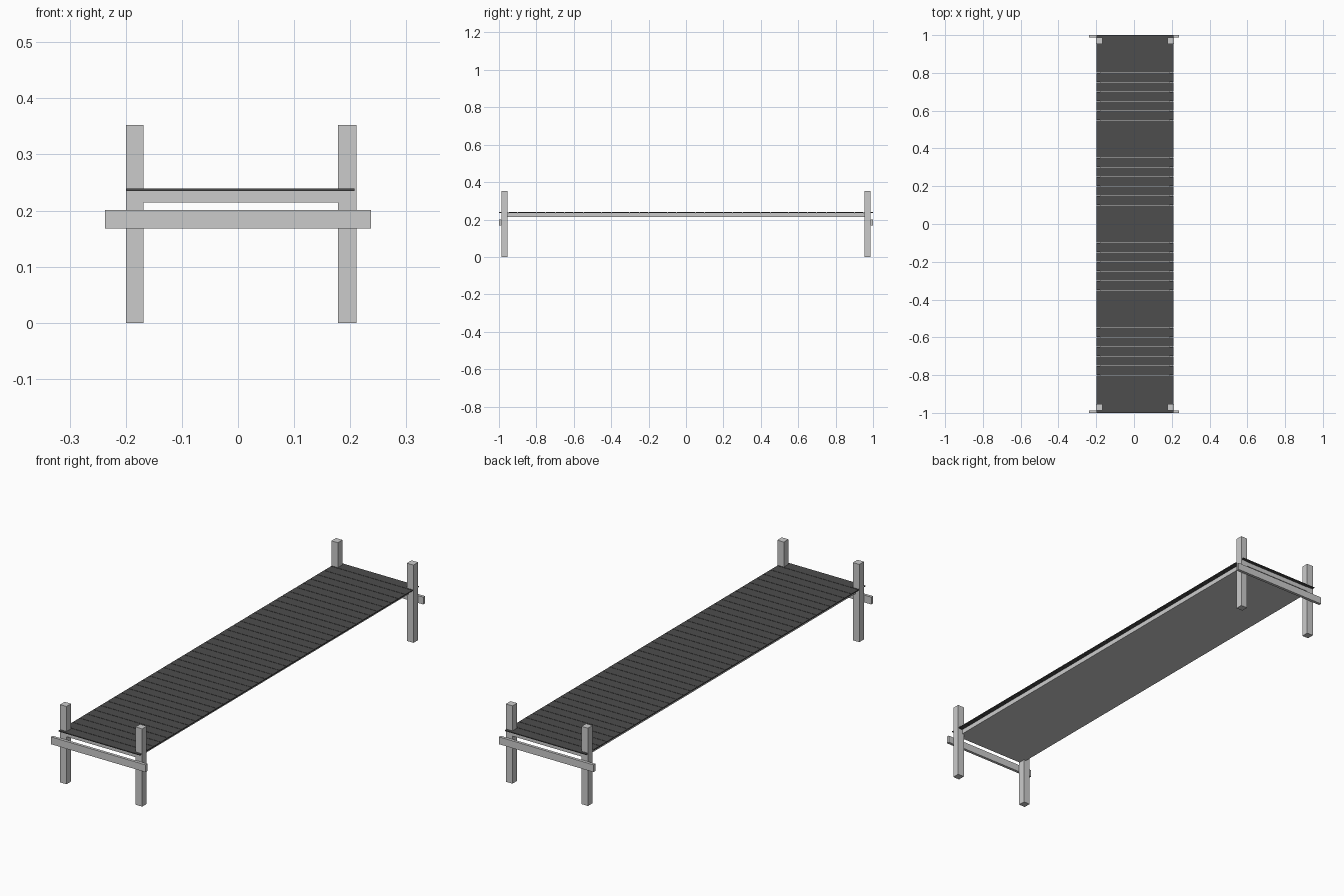
import bpy

if "Cube" in bpy.data.objects:
    bpy.data.objects.remove(bpy.data.objects["Cube"])


def grey(name, v):
    m = bpy.data.materials.new(name)
    m.diffuse_color = (v, v, v, 1)
    m.use_nodes = True
    m.node_tree.nodes["Principled BSDF"].inputs["Base Color"].default_value = m.diffuse_color
    return m


plank_wood = grey("dark_wood", 0.075)
frame_wood = grey("frame_wood", 0.56)


def box(name, x, y, z, mat=frame_wood):
    """Axis-aligned box from (min, max) pairs."""
    bpy.ops.mesh.primitive_cube_add(size=1, location=[sum(r) / 2 for r in (x, y, z)])
    ob = bpy.context.object
    ob.name = name
    ob.scale = [r[1] - r[0] for r in (x, y, z)]
    bpy.ops.object.transform_apply(location=False, rotation=False, scale=True)
    ob.data.materials.append(mat)
    return ob


# solid core under the planks
box("deck_core", (-0.18, 0.187), (-0.985, 0.985), (0.214, 0.235))

# plank row, laid crosswise with narrow gaps
pitch, gap, count = 0.05, 0.002, 40
planks = box("deck_planks", (-0.199, 0.208), (-1 + gap / 2, -1 + pitch - gap / 2),
             (0.235, 0.239), plank_wood)
row = planks.modifiers.new("row", 'ARRAY')
row.count = count
row.use_relative_offset = False
row.use_constant_offset = True
row.constant_offset_displace = (0, pitch, 0)

# posts and cross beams at both ends
for end, s in (("front", -1), ("back", 1)):
    post_y = sorted((s * 0.954, s * 0.987))
    for side, x in (("left", (-0.2, -0.168)), ("right", (0.178, 0.211))):
        box(f"{end}_{side}_post", x, post_y, (0, 0.352))
    box(f"{end}_cross_beam", (-0.237, 0.237), sorted((s * 0.987, s * 1.0)), (0.168, 0.201))
